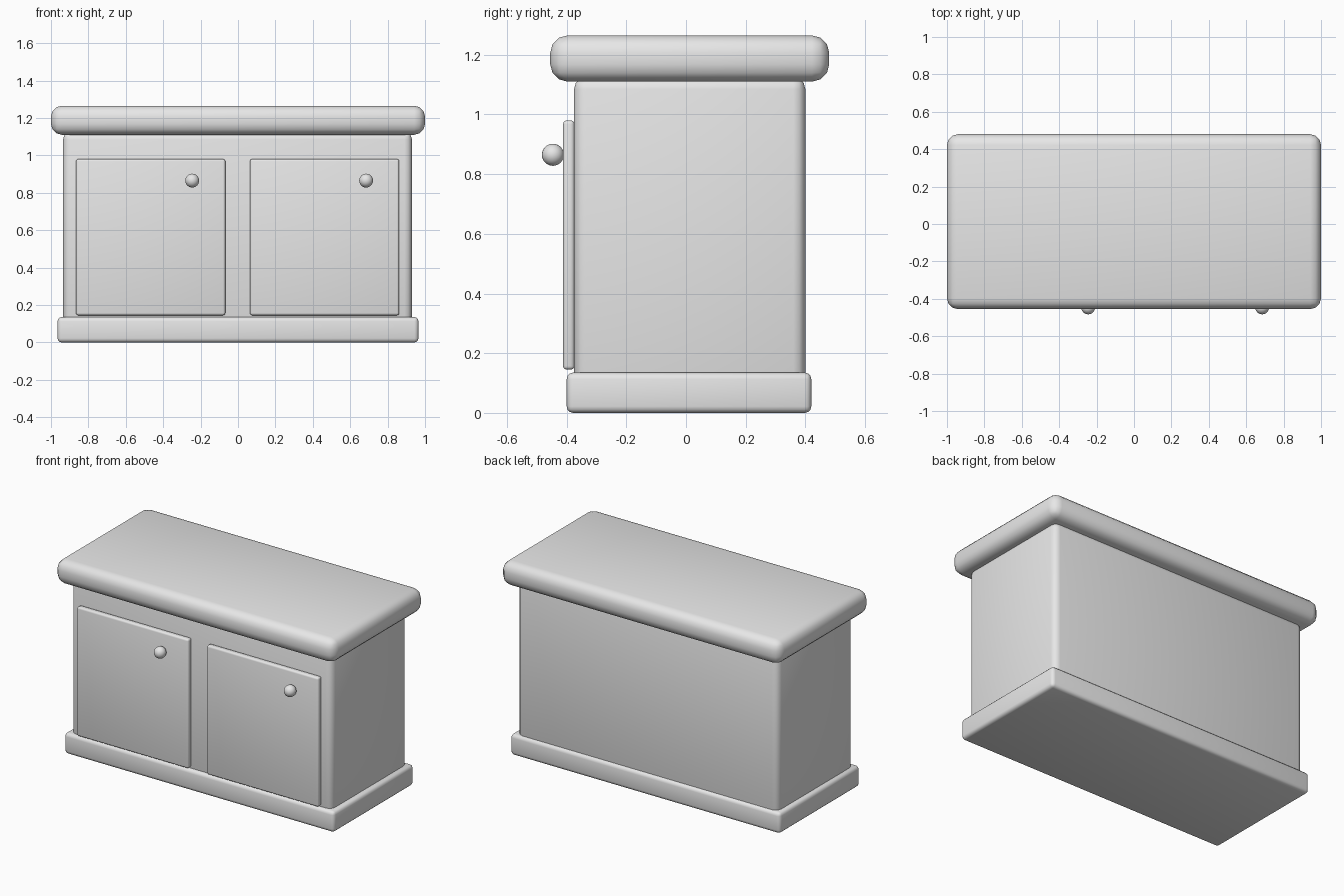
import bpy

cube = bpy.data.objects.get("Cube")
if cube:
    bpy.data.objects.remove(cube, do_unlink=True)

grey = bpy.data.materials.new("plain grey")
grey.use_nodes = True
colour = (0.8, 0.8, 0.8, 1)
grey.diffuse_color = colour
grey.node_tree.nodes["Principled BSDF"].inputs["Base Color"].default_value = colour


def rounded_box(name, low, high, radius, segments=3):
    """Box between two corners, with rounded edges and soft shading."""
    centre = [(a + b) / 2 for a, b in zip(low, high)]
    bpy.ops.mesh.primitive_cube_add(size=1, location=centre)
    box = bpy.context.object
    box.name = name
    box.scale = [b - a for a, b in zip(low, high)]
    bpy.ops.object.transform_apply(location=False, rotation=False, scale=True)
    bevel = box.modifiers.new("rounded edges", 'BEVEL')
    bevel.width = radius
    bevel.segments = segments
    bpy.ops.object.shade_smooth()
    box.data.materials.append(grey)
    return box


# Carcass, plinth and worktop
rounded_box("plinth", (-0.965, -0.40, 0), (0.965, 0.42, 0.135), 0.022)
rounded_box("cabinet_body", (-0.935, -0.375, 0.05), (0.93, 0.40, 1.125), 0.04)
rounded_box("worktop", (-1, -0.455, 1.11), (1, 0.48, 1.265), 0.058)

# Doors, each with a round knob near its upper corner
for side, left_edge in (("right", -0.866), ("left", 0.064)):
    right_edge = left_edge + 0.798
    rounded_box(side + "_door", (left_edge, -0.412, 0.145),
                (right_edge, -0.374, 0.98), 0.012)
    bpy.ops.mesh.primitive_uv_sphere_add(
        segments=24, ring_count=12, radius=0.037,
        location=(right_edge - 0.177, -0.446, 0.865))
    knob = bpy.context.object
    knob.name = side + "_door_knob"
    bpy.ops.object.shade_smooth()
    knob.data.materials.append(grey)
